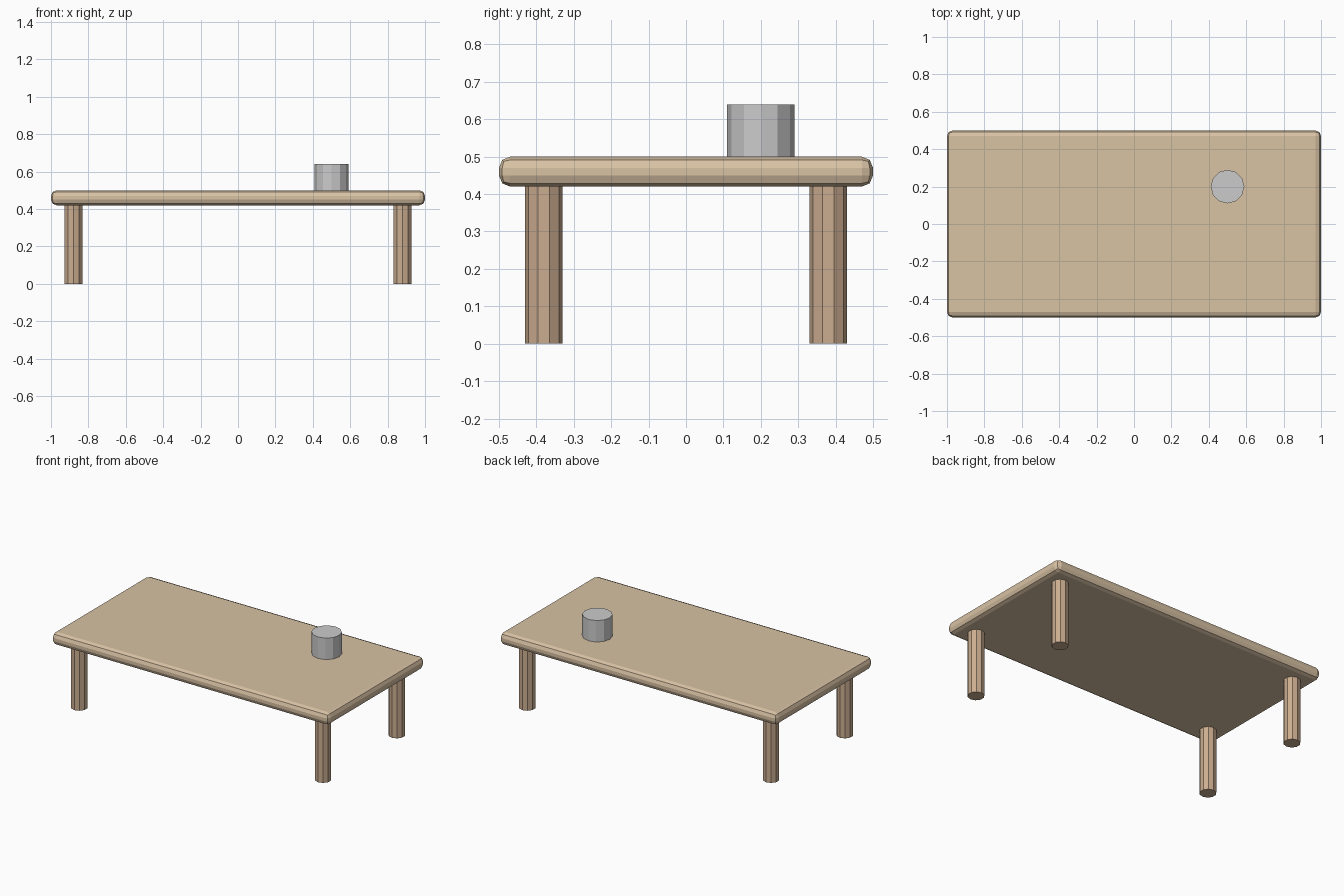
import bpy

if "Cube" in bpy.data.objects:
    bpy.data.objects.remove(bpy.data.objects["Cube"])


def material(name, rgb):
    mat = bpy.data.materials.new(name)
    mat.diffuse_color = (*rgb, 1)
    mat.use_nodes = True
    mat.node_tree.nodes["Principled BSDF"].inputs["Base Color"].default_value = mat.diffuse_color
    return mat


def cylinder(name, sides, radius, x, y, z0, z1, mat=None):
    bpy.ops.mesh.primitive_cylinder_add(
        vertices=sides, radius=radius, depth=z1 - z0,
        location=(x, y, (z0 + z1) / 2))
    obj = bpy.context.object
    obj.name = name
    if mat:
        obj.data.materials.append(mat)
    return obj


top_wood = material("light wood", (0.69, 0.54, 0.37))
leg_wood = material("leg wood", (0.60, 0.42, 0.28))

# Tabletop slab with rounded edges
bpy.ops.mesh.primitive_cube_add(size=1, location=(0, 0, 0.46))
top = bpy.context.object
top.name = "tabletop"
top.scale = (2, 1, 0.08)
bpy.ops.object.transform_apply(location=False, rotation=False, scale=True)
top.data.materials.append(top_wood)
bevel = top.modifiers.new("rounded edges", 'BEVEL')
bevel.width = 0.03
bevel.segments = 2

# Four ten-sided legs
for side, x in (("left", -0.88), ("right", 0.88)):
    for end, y in (("front", -0.38), ("back", 0.38)):
        cylinder(f"{end}_{side}_leg", 10, 0.05, x, y, 0, 0.42, leg_wood)

# Plain cup standing on the table
cylinder("cup", 12, 0.09, 0.5, 0.2, 0.5, 0.64)
